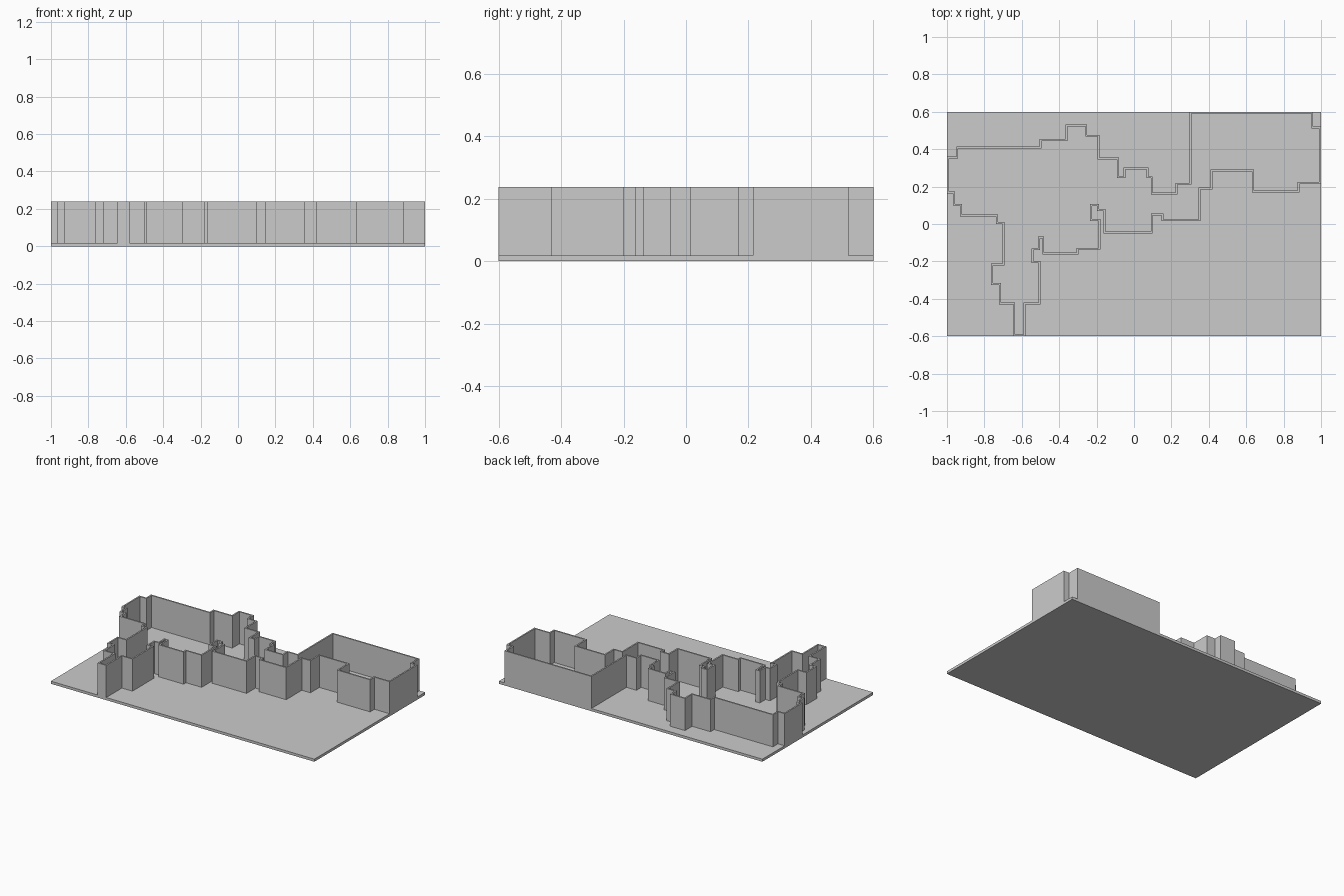
import bpy, bmesh
from mathutils import Vector

if "Cube" in bpy.data.objects:
    bpy.data.objects.remove(bpy.data.objects["Cube"])

BASE_TOP, WALL_TOP, HALF = 0.018, 0.238, 0.005

# Right-angled wall centreline: each pair is (x to run to, then y to run to), clockwise
STEPS = [(-.5, .45), (-.36, .527), (-.255, .472), (-.19, .35), (-.085, .25), (-.05, .297),
         (.073, .25), (.095, .163), (.227, .215), (.303, .595), (.953, .515), (.995, .22),
         (.88, .173), (.637, .287), (.415, .19), (.35, .02), (.153, .05), (.095, -.045),
         (-.158, .075), (-.193, .102), (-.23, .022), (-.185, -.132), (-.303, -.158),
         (-.485, -.072), (-.508, -.135), (-.542, -.203), (-.505, -.425), (-.585, -.595),
         (-.64, -.425), (-.717, -.32), (-.76, -.217), (-.697, .005), (-.733, .045),
         (-.925, .103), (-.963, .168), (-.995, .355), (-.945, .41)]


def finish(bm, name):
    bmesh.ops.recalc_face_normals(bm, faces=bm.faces)
    mesh = bpy.data.meshes.new(name)
    bm.to_mesh(mesh)
    bm.free()
    bpy.context.collection.objects.link(bpy.data.objects.new(name, mesh))


def centreline():
    pts, y = [], STEPS[-1][1]
    for x, next_y in STEPS:
        pts += [Vector((x, y)), Vector((x, next_y))]
        y = next_y
    return pts


def offset(pts, d):
    # Mitred offset of the closed loop, positive is outward
    out = []
    for i, p in enumerate(pts):
        a = (p - pts[i - 1]).normalized()
        b = (pts[(i + 1) % len(pts)] - p).normalized()
        out.append(p + d * Vector((-a.y - b.y, a.x + b.x)))
    return out


# Base slab
bm = bmesh.new()
bmesh.ops.create_cube(bm, size=1)
bmesh.ops.scale(bm, vec=(2, 1.2, BASE_TOP), verts=bm.verts)
bmesh.ops.translate(bm, vec=(0, 0, BASE_TOP / 2), verts=bm.verts)
finish(bm, "base_slab")

# Thin perimeter wall
bm = bmesh.new()
path = centreline()
outer, inner = offset(path, HALF), offset(path, -HALF)
rings = [[bm.verts.new((p.x, p.y, z)) for p in loop]
         for loop, z in ((outer, BASE_TOP), (outer, WALL_TOP), (inner, WALL_TOP), (inner, BASE_TOP))]
for k in range(4):
    r, s = rings[k], rings[(k + 1) % 4]
    for i in range(len(path)):
        j = (i + 1) % len(path)
        bm.faces.new((r[i], r[j], s[j], s[i]))
finish(bm, "perimeter_wall")
